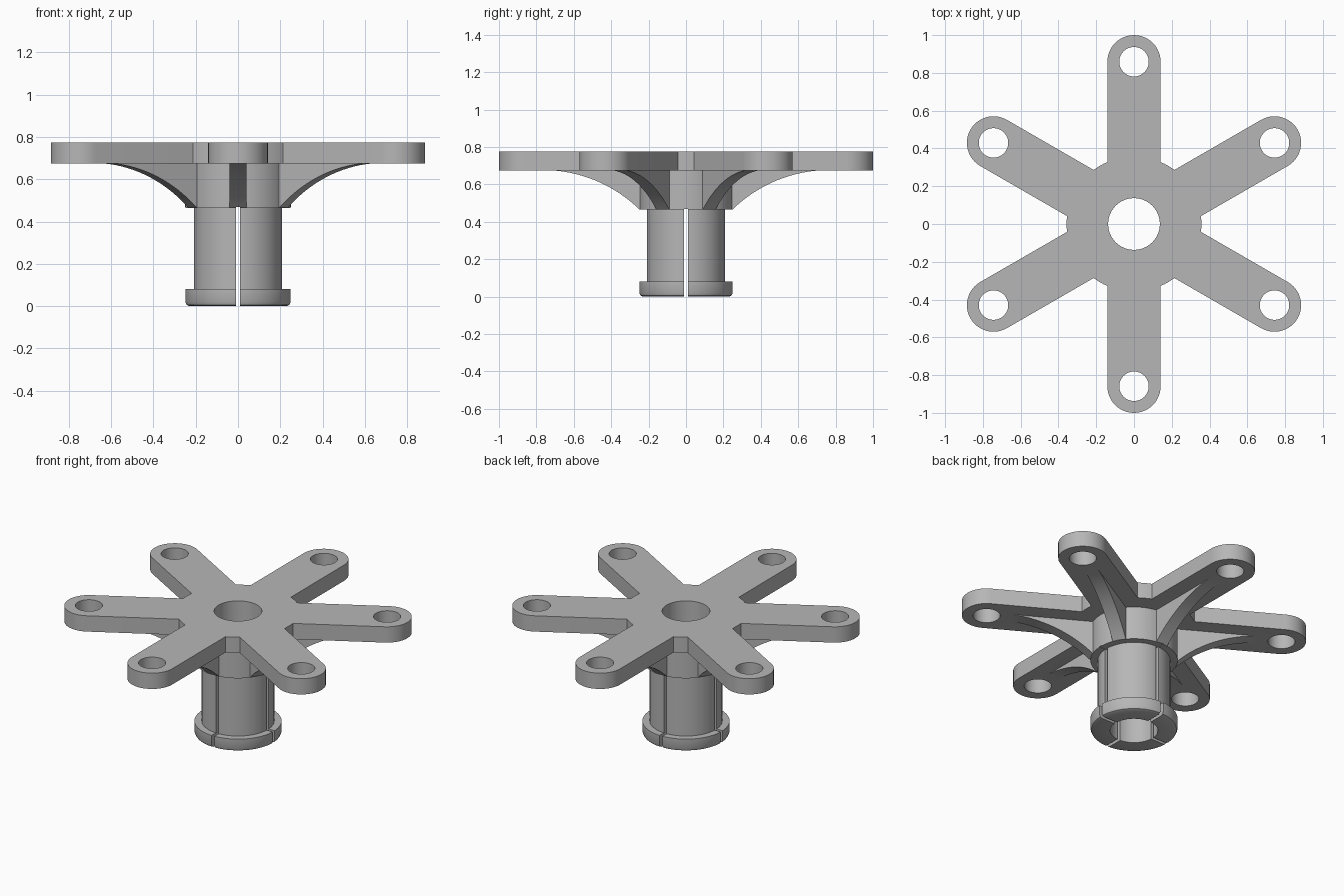
import bpy
import bmesh
from math import sin, cos, asin, pi, radians
from mathutils import Matrix, Vector

cube = bpy.data.objects.get("Cube")
if cube:
    bpy.data.objects.remove(cube, do_unlink=True)

# Main dimensions
PLATE_Z, TOP_Z, HUB_Z = 0.675, 0.775, 0.465
ARM_W, HOLE_R, HOLE_AT = 0.141, 0.078, 0.859
HUB_R, STEM_R, BORE_R, STAR_R = 0.25, 0.208, 0.137, 0.357
ARM_ANGLES = [radians(30 + 60 * i) for i in range(6)]

grey = bpy.data.materials.new("plain grey")
grey.use_nodes = True
colour = (0.47, 0.47, 0.47, 1)
grey.diffuse_color = colour
grey.node_tree.nodes["Principled BSDF"].inputs["Base Color"].default_value = colour


def to_object(name, bm):
    bmesh.ops.recalc_face_normals(bm, faces=bm.faces)
    mesh = bpy.data.meshes.new(name)
    bm.to_mesh(mesh)
    bm.free()
    mesh.materials.append(grey)
    obj = bpy.data.objects.new(name, mesh)
    bpy.context.collection.objects.link(obj)
    return obj


def prism(name, outline, direction):
    """Extrude a closed outline of 3D points along a direction."""
    bm = bmesh.new()
    face = bm.faces.new([bm.verts.new(p) for p in outline])
    made = bmesh.ops.extrude_face_region(bm, geom=[face])["geom"]
    verts = [g for g in made if isinstance(g, bmesh.types.BMVert)]
    bmesh.ops.translate(bm, verts=verts, vec=direction)
    return to_object(name, bm)


def cylinder(name, x, y, radius, z0, z1, sides=48):
    ring = [(x + radius * cos(2 * pi * i / sides),
             y + radius * sin(2 * pi * i / sides), z0) for i in range(sides)]
    return prism(name, ring, (0, 0, z1 - z0))


def combine(target, tool, operation):
    """Apply a boolean and discard the tool."""
    mod = target.modifiers.new(operation.lower(), 'BOOLEAN')
    mod.operation, mod.solver, mod.object = operation, 'EXACT', tool
    bpy.context.view_layer.objects.active = target
    bpy.ops.object.modifier_apply(modifier=mod.name)
    bpy.data.objects.remove(tool, do_unlink=True)


# Six-armed plate: rounded tips joined by short arcs of the hub circle
outline = []
half = asin(ARM_W / STAR_R)
for a in ARM_ANGLES:
    turn = Matrix.Rotation(a, 3, 'Z')
    for i in range(25):
        t = -pi / 2 + pi * i / 24
        outline.append(turn @ Vector((HOLE_AT + ARM_W * cos(t), ARM_W * sin(t), PLATE_Z)))
    for i in range(5):
        t = a + half + (pi / 3 - 2 * half) * i / 4
        outline.append(Vector((STAR_R * cos(t), STAR_R * sin(t), PLATE_Z)))
bracket = prism("six_arm_bracket", outline, (0, 0, TOP_Z - PLATE_Z))

# Turned stem: rounded foot flange, shaft and wider hub collar
profile = [(0, 0), (HUB_R - 0.02, 0), (HUB_R - 0.006, 0.006), (HUB_R, 0.02),
           (HUB_R, 0.08), (STEM_R, 0.08), (STEM_R, HUB_Z), (HUB_R, HUB_Z),
           (HUB_R, 0.72), (0, 0.72)]
bm = bmesh.new()
verts = [bm.verts.new((r, 0, z)) for r, z in profile]
edges = [bm.edges.new(pair) for pair in zip(verts, verts[1:])]
bmesh.ops.spin(bm, geom=verts + edges, cent=(0, 0, 0), axis=(0, 0, 1),
               angle=2 * pi, steps=72, use_duplicate=False)
bmesh.ops.remove_doubles(bm, verts=bm.verts, dist=0.0001)
combine(bracket, to_object("stem", bm), 'UNION')

# Curved rib under each arm
start, end = Vector((HUB_R - 0.002, HUB_Z)), Vector((0.71, PLATE_Z))
chord = end - start
bend = radians(20)
centre = (start + end) / 2 + Vector((chord.y, -chord.x)) / 2 * cos(bend) / sin(bend)
arc = []
for i in range(17):
    turn = Matrix.Rotation(-2 * bend * i / 16, 2)
    arc.append(centre + turn @ (start - centre))
side = [(0.18, HUB_Z)] + [tuple(p) for p in arc] + [(0.71, 0.71), (0.18, 0.71)]
for a in ARM_ANGLES:
    turn = Matrix.Rotation(a, 3, 'Z')
    rib = prism("rib", [turn @ Vector((r, -0.04, z)) for r, z in side],
                turn @ Vector((0, 0.08, 0)))
    combine(bracket, rib, 'UNION')

# Central bore and bolt holes
combine(bracket, cylinder("bore", 0, 0, BORE_R, -0.1, 1), 'DIFFERENCE')
for a in ARM_ANGLES:
    hole = cylinder("bolt_hole", HOLE_AT * cos(a), HOLE_AT * sin(a), HOLE_R, 0.5, 1)
    combine(bracket, hole, 'DIFFERENCE')

# Two crossing slots split the stem into four spring fingers
for a in (0, pi / 2):
    turn = Matrix.Rotation(a, 3, 'Z')
    box = [turn @ Vector((x, y, -0.1))
           for x, y in ((-0.4, -0.01), (0.4, -0.01), (0.4, 0.01), (-0.4, 0.01))]
    combine(bracket, prism("slot", box, (0, 0, HUB_Z + 0.103)), 'DIFFERENCE')

# Smooth the curved walls, keep the edges sharp
bpy.ops.object.select_all(action='DESELECT')
bracket.select_set(True)
bpy.context.view_layer.objects.active = bracket
bpy.ops.object.shade_smooth_by_angle(angle=radians(30))
